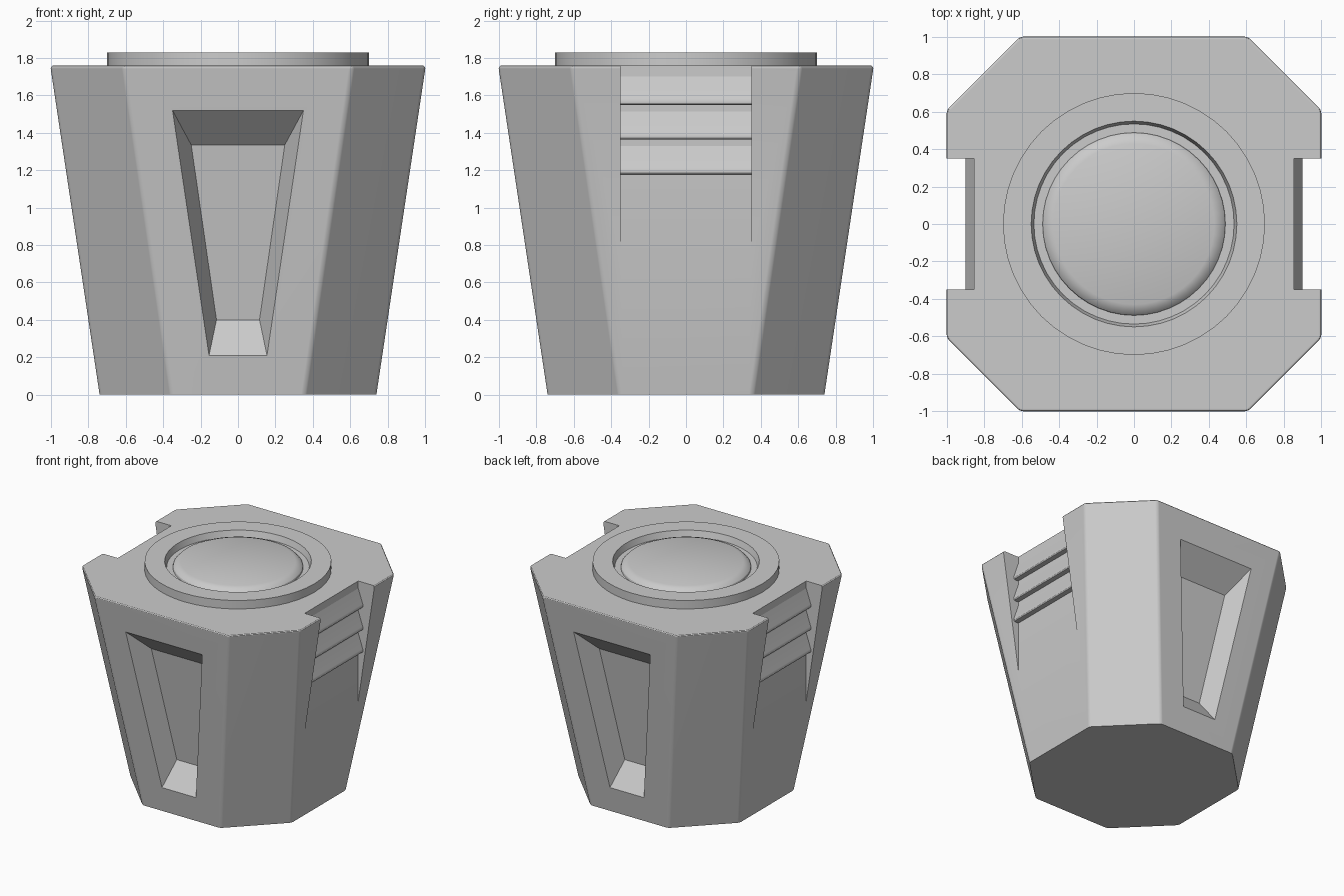
import bpy, bmesh, math

cube = bpy.data.objects.get("Cube")
if cube:
    bpy.data.objects.remove(cube, do_unlink=True)

grey = bpy.data.materials.new("plain_grey")
grey.use_nodes = True
GREY = (0.6, 0.6, 0.6, 1)
grey.diffuse_color = GREY
grey.node_tree.nodes["Principled BSDF"].inputs["Base Color"].default_value = GREY

BASE, TOP, HEIGHT = 0.74, 1.004, 1.76
SLOPE = (TOP - BASE) / HEIGHT


def make(name, bm):
    bmesh.ops.recalc_face_normals(bm, faces=bm.faces)
    mesh = bpy.data.meshes.new(name)
    bm.to_mesh(mesh)
    bm.free()
    mesh.materials.append(grey)
    ob = bpy.data.objects.new(name, mesh)
    bpy.context.collection.objects.link(ob)
    return ob


def loft(loops):
    """Closed solid through matching loops of points."""
    bm = bmesh.new()
    rings = [[bm.verts.new(p) for p in loop] for loop in loops]
    n = len(rings[0])
    for a, b in zip(rings, rings[1:]):
        for i in range(n):
            j = (i + 1) % n
            bm.faces.new((a[i], a[j], b[j], b[i]))
    bm.faces.new(rings[0][::-1])
    bm.faces.new(rings[-1])
    return bm


def smooth(ob):
    bpy.ops.object.select_all(action='DESELECT')
    ob.select_set(True)
    bpy.context.view_layer.objects.active = ob
    bpy.ops.object.shade_smooth_by_angle(angle=math.radians(30))


def octagon(half, corner, z):
    h, c = half, corner
    return [(c, -h, z), (h, -c, z), (h, c, z), (c, h, z),
            (-c, h, z), (-h, c, z), (-h, -c, z), (-c, -h, z)]


# Tapered body with softened top rim and corner edges
bm = loft([octagon(BASE, 0.355, 0), octagon(TOP, 0.612, HEIGHT)])
soft = [e for e in bm.edges if any(v.co.z > 1 for v in e.verts)]
bmesh.ops.bevel(bm, geom=soft, offset=0.018, segments=3, profile=0.5, affect='EDGES')
body = make("body", bm)


# Sloped window recess on the front and back faces
def trapezoid(side, top, bottom, depth):
    (xt, zt), (xb, zb) = top, bottom
    return [(x * side, -side * (BASE + SLOPE * z - depth), z)
            for x, z in ((-xt, zt), (xt, zt), (xb, zb), (-xb, zb))]


OUTER = ((0.35, 1.52), (0.155, 0.21))
INNER = ((0.25, 1.335), (0.115, 0.40))
cutters = []
for side in (1, -1):
    # Walls continue straight outwards beyond the face
    rim = trapezoid(side, *OUTER, 0)
    floor = trapezoid(side, *INNER, 0.165)
    beyond = [[o + 0.2 * (o - i) for o, i in zip(p, q)] for p, q in zip(rim, floor)]
    cutters.append(make("recess_cutter", loft([beyond, rim, floor])))

# Upright notch in each side face
NOTCH_X, NOTCH_Y = 0.855, 0.35
for side in (1, -1):
    plan = [(NOTCH_X, -NOTCH_Y), (1.2, -NOTCH_Y), (1.2, NOTCH_Y), (NOTCH_X, NOTCH_Y)]
    cutters.append(make("notch_cutter", loft(
        [[(x * side, y, z) for x, y in plan] for z in (0.5, 2)])))

for cutter in cutters:
    cutter.hide_render = True
    mod = body.modifiers.new("cut", 'BOOLEAN')
    mod.operation = 'DIFFERENCE'
    mod.solver = 'EXACT'
    mod.object = cutter
    bpy.context.view_layer.objects.active = body
    bpy.ops.object.modifier_apply(modifier=mod.name)
    bpy.data.objects.remove(cutter, do_unlink=True)
smooth(body)
body.modifiers.new("even_shading", 'WEIGHTED_NORMAL').keep_sharp = True

# Three louvre slats in each notch, sloping out to a rounded lower lip
SLAT = [(-0.01, 0), (0, 0), (0.04, -0.118), (0.045, -0.13), (0.044, -0.141),
        (0.038, -0.149), (0.028, -0.152), (-0.01, -0.152)]
for side, word in ((1, "left"), (-1, "right")):
    for k in range(3):
        top = 1.70 - 0.185 * k
        slat = make(f"{word}_slat_{k + 1}", loft(
            [[(side * (NOTCH_X + x), y, top + z) for x, z in SLAT]
             for y in (-NOTCH_Y, NOTCH_Y)]))
        smooth(slat)


# Round parts on the top
def lathe(name, profile, steps=48):
    bm = bmesh.new()
    verts = [bm.verts.new((r, 0, z)) for r, z in profile]
    edges = [bm.edges.new(pair) for pair in zip(verts, verts[1:])]
    bmesh.ops.spin(bm, geom=verts + edges, axis=(0, 0, 1), cent=(0, 0, 0),
                   angle=2 * math.pi, steps=steps, use_duplicate=False)
    bmesh.ops.remove_doubles(bm, verts=bm.verts, dist=0.0005)
    ob = make(name, bm)
    smooth(ob)
    return ob


lathe("top_ring", [(0.70, 1.75), (0.70, 1.83), (0.55, 1.83), (0.535, 1.78), (0.48, 1.78)])
lathe("top_button", [(0.49, 1.775), (0.485, 1.795), (0.465, 1.815),
                     (0.43, 1.828), (0, 1.828)])
